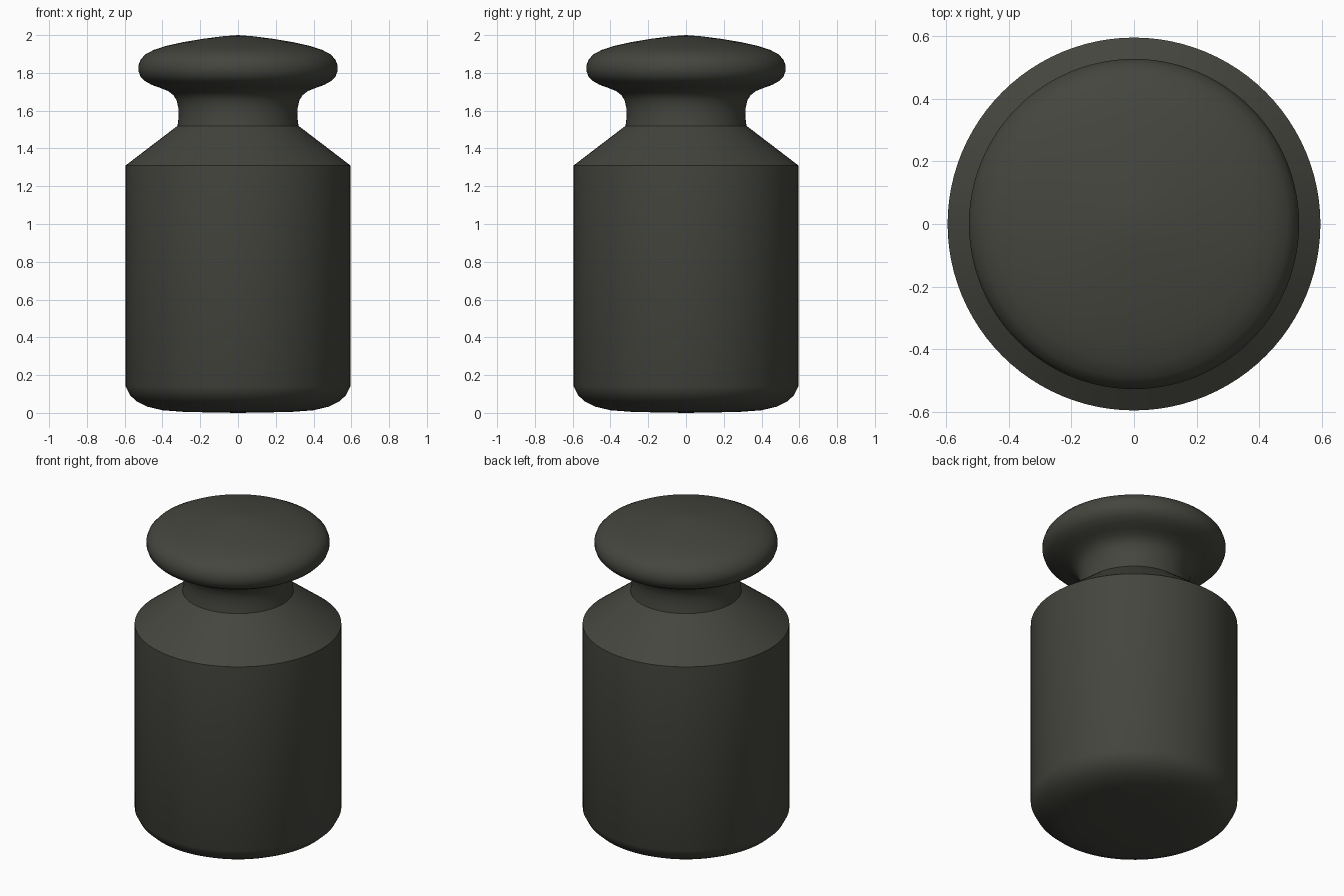
import bpy
import bmesh
import math

cube = bpy.data.objects.get("Cube")
if cube:
    bpy.data.objects.remove(cube, do_unlink=True)

iron = bpy.data.materials.new("dark_iron")
iron.use_nodes = True
colour = (0.06, 0.06, 0.05, 1)
iron.diffuse_color = colour
iron.node_tree.nodes["Principled BSDF"].inputs["Base Color"].default_value = colour


def lathe(name, profile, steps=96):
    """Spin a (radius, height) profile around the z axis."""
    bm = bmesh.new()
    verts = [bm.verts.new((r, 0, z)) for r, z in profile]
    edges = [bm.edges.new(pair) for pair in zip(verts, verts[1:])]
    bmesh.ops.spin(bm, geom=verts + edges, cent=(0, 0, 0), axis=(0, 0, 1),
                   angle=math.tau, steps=steps, use_duplicate=False)
    bmesh.ops.remove_doubles(bm, verts=bm.verts, dist=0.0005)
    bmesh.ops.recalc_face_normals(bm, faces=bm.faces)
    mesh = bpy.data.meshes.new(name)
    bm.to_mesh(mesh)
    bm.free()
    mesh.materials.append(iron)
    obj = bpy.data.objects.new(name, mesh)
    bpy.context.collection.objects.link(obj)
    bpy.ops.object.select_all(action='DESELECT')
    obj.select_set(True)
    bpy.context.view_layer.objects.active = obj
    bpy.ops.object.shade_smooth_by_angle(angle=math.radians(32))
    return obj


# Rounded foot, straight body and sloping shoulder
base = [(0, 0), (0.28, 0.005), (0.4, 0.014), (0.48, 0.033), (0.535, 0.06),
        (0.57, 0.092), (0.595, 0.14)]
shoulder = [(0.595, 1.31), (0.32, 1.52)]
# Concave neck flaring into the grip
neck = [(0.314, 1.57), (0.316, 1.615), (0.325, 1.655), (0.342, 1.682),
        (0.37, 1.704), (0.41, 1.72), (0.455, 1.736), (0.493, 1.757)]
# Rounded rim and shallow conical top
knob = [(0.516, 1.78), (0.527, 1.81), (0.527, 1.84), (0.516, 1.87),
        (0.49, 1.898), (0.445, 1.922), (0.38, 1.943), (0.29, 1.963),
        (0.18, 1.981), (0.08, 1.994), (0, 2.0)]

lathe("weight_body", base + shoulder + neck + knob)
